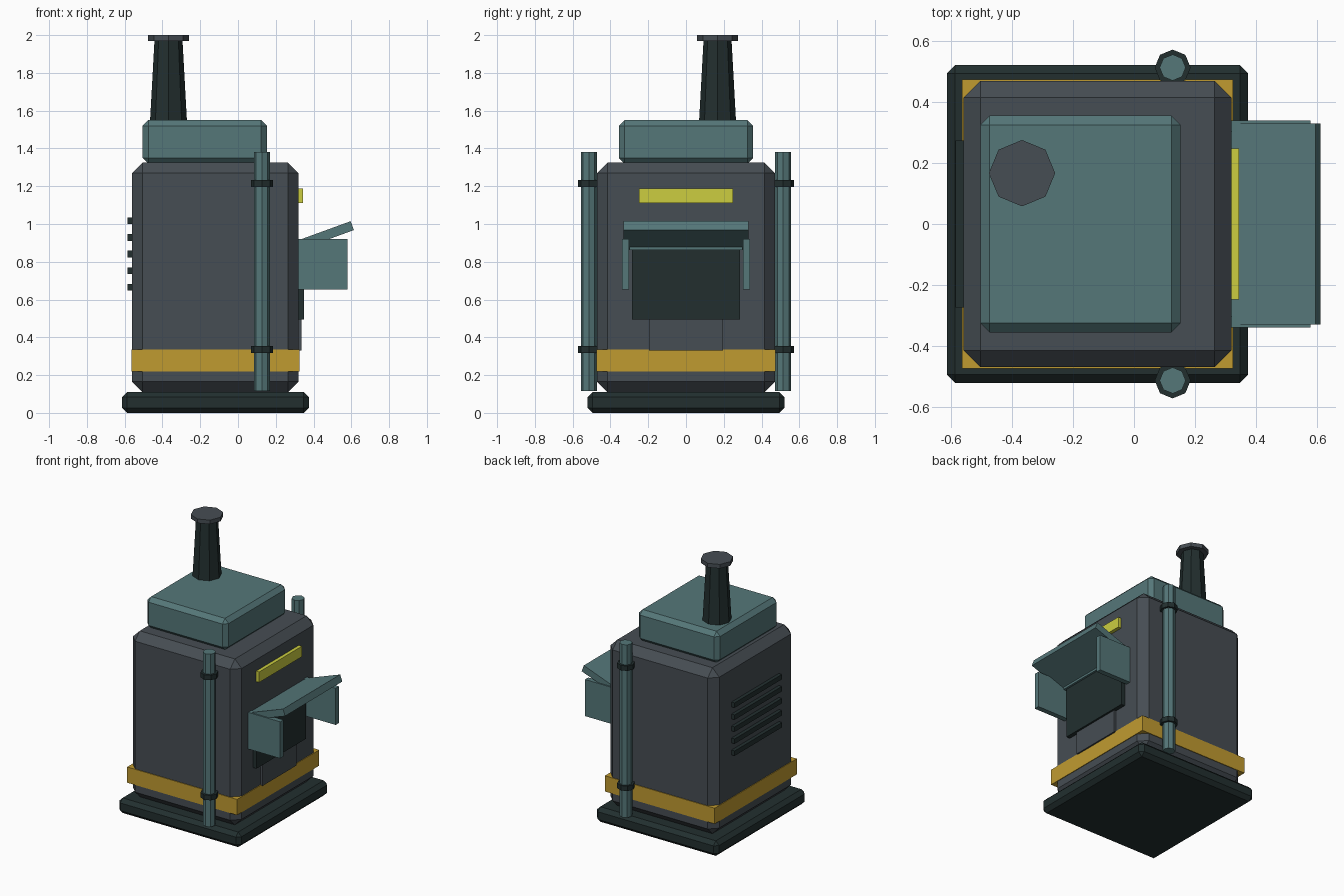
import bpy
from math import radians

default = bpy.data.objects.get("Cube")
if default:
    bpy.data.objects.remove(default)


def material(name, rgb):
    """One flat colour, given as sRGB bytes and stored as linear values."""
    linear = [((c / 255 + 0.055) / 1.055) ** 2.4 for c in rgb] + [1]
    mat = bpy.data.materials.new(name)
    mat.use_nodes = True
    mat.diffuse_color = linear
    bsdf = mat.node_tree.nodes["Principled BSDF"]
    bsdf.inputs["Base Color"].default_value = linear
    bsdf.inputs["Roughness"].default_value = 0.8
    return mat


GREY = material("body grey", (70, 77, 83))
TEAL = material("dusty teal", (85, 119, 121))
DARK = material("dark iron", (34, 47, 47))
AMBER = material("amber band", (192, 155, 48))
YELLOW = material("lamp yellow", (204, 206, 64))


def finish(name, mat):
    obj = bpy.context.object
    obj.name = obj.data.name = name
    obj.data.materials.append(mat)
    return obj


def box(name, mat, x, y, z, chamfer=0.0, tilt=0.0):
    """Box from (min, max) spans, optionally chamfered or tilted about y."""
    spans = (x, y, z)
    bpy.ops.mesh.primitive_cube_add(size=1, location=[(a + b) / 2 for a, b in spans])
    obj = finish(name, mat)
    obj.scale = [b - a for a, b in spans]
    bpy.ops.object.transform_apply(location=False, rotation=False, scale=True)
    obj.rotation_euler.y = -radians(tilt)
    if chamfer:
        bevel = obj.modifiers.new("chamfer", 'BEVEL')
        bevel.width = chamfer
        bevel.segments = 1
        bevel.limit_method = 'NONE'
    return obj


def octagon(name, mat, x, y, z, bottom, top):
    """Eight-sided tapered column."""
    bpy.ops.mesh.primitive_cone_add(vertices=8, radius1=bottom, radius2=top,
                                    depth=z[1] - z[0],
                                    location=(x, y, (z[0] + z[1]) / 2))
    return finish(name, mat)


# Main housing
box("base_plinth", DARK, (-0.615, 0.375), (-0.522, 0.522), (0, 0.11), 0.027)
box("main_body", GREY, (-0.56, 0.32), (-0.47, 0.47), (0.11, 1.325), 0.055)
box("warning_band", AMBER, (-0.565, 0.325), (-0.475, 0.475), (0.22, 0.335))
box("top_housing", TEAL, (-0.505, 0.153), (-0.356, 0.356), (1.32, 1.55), 0.03)

# Chimney
octagon("chimney", DARK, -0.368, 0.167, (1.54, 1.975), 0.098, 0.074)
octagon("chimney_cap", GREY, -0.368, 0.167, (1.97, 2.0), 0.109, 0.109)

# Side pipes with clamps
for side, y in (("right", -0.514), ("left", 0.514)):
    if side == "right":
        label = "front"
    else:
        label = "back"
    octagon(label + "_pipe", TEAL, 0.127, y, (0.115, 1.38), 0.043, 0.043)
    for level, z in (("lower", 0.335), ("upper", 1.215)):
        octagon(f"{label}_{level}_clamp", DARK, 0.127, y,
                (z - 0.018, z + 0.018), 0.059, 0.059)

# Hatch with hood on the left side
box("hatch_panel", DARK, (0.3, 0.35), (-0.286, 0.286), (0.495, 0.865))
box("hatch_lintel", TEAL, (0.3, 0.365), (-0.3, 0.3), (0.862, 0.885))
box("lower_panel", GREY, (0.3, 0.336), (-0.195, 0.195), (0.33, 0.5))
for label, y in (("front", (-0.34, -0.302)), ("back", (0.302, 0.34))):
    box(label + "_hood_cheek", TEAL, (0.31, 0.58), y, (0.652, 0.92))
box("hood_roof", TEAL, (0.314, 0.614), (-0.331, 0.331), (0.915, 0.965), tilt=20)

# Lamp strip
box("lamp_strip", YELLOW, (0.31, 0.345), (-0.248, 0.248), (1.11, 1.187))

# Vent slats on the right side
for i in range(5):
    z = 0.665 + i * 0.088
    box(f"vent_slat_{i + 1}", DARK, (-0.586, -0.55), (-0.274, 0.274),
        (z - 0.018, z + 0.018))
